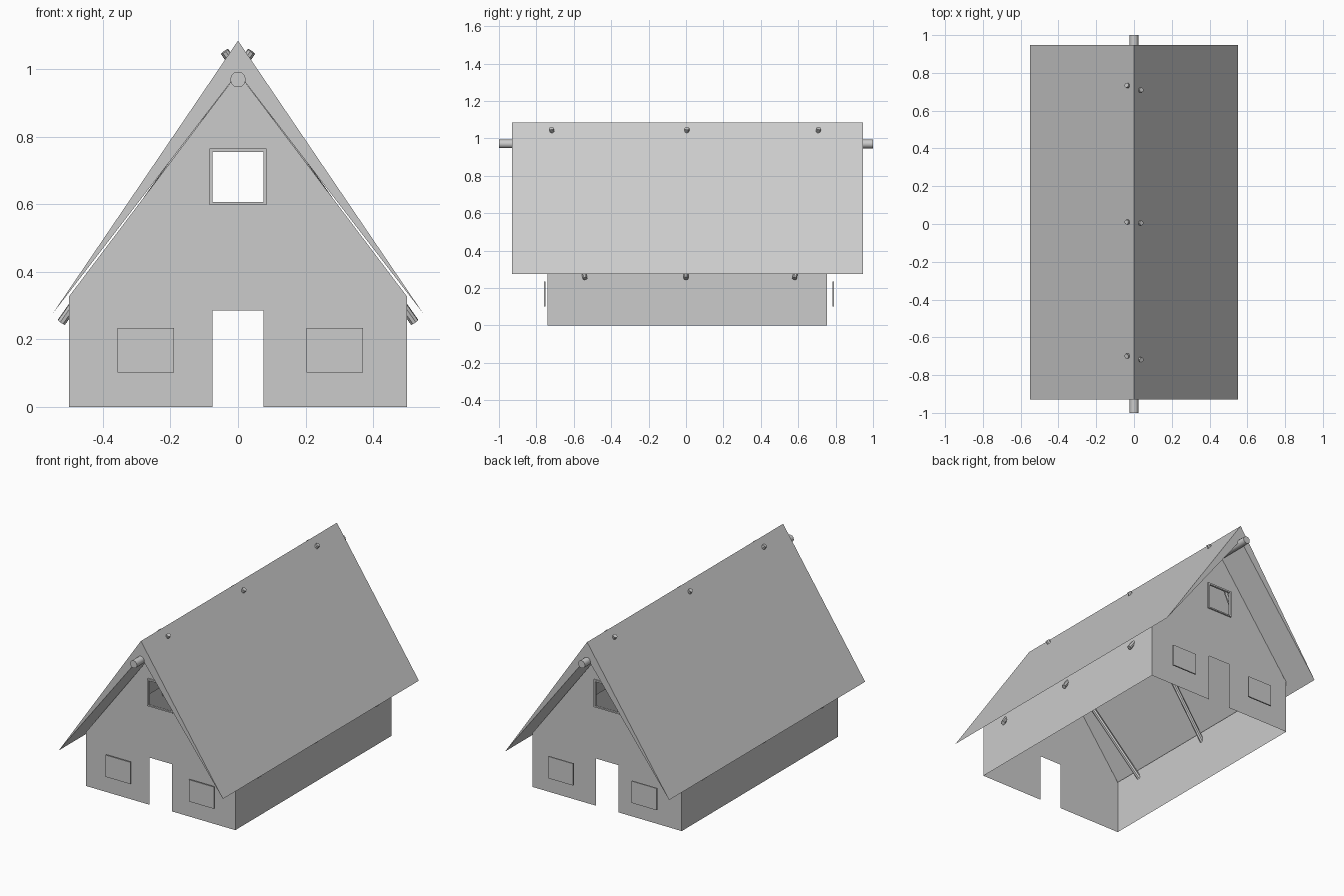
import bpy
from math import pi
from mathutils import Vector

if "Cube" in bpy.data.objects:
    bpy.data.objects.remove(bpy.data.objects["Cube"])


def make(name, verts, faces):
    me = bpy.data.meshes.new(name)
    me.from_pydata(verts, [], faces)
    me.update()
    ob = bpy.data.objects.new(name, me)
    bpy.context.collection.objects.link(ob)
    return ob


def mirror_x(ob):
    m = ob.modifiers.new("mirror", 'MIRROR')
    m.use_axis[0] = True


def box(name, x0, x1, y0, y1, z0, z1):
    bpy.ops.mesh.primitive_cube_add(
        size=1, location=((x0 + x1) / 2, (y0 + y1) / 2, (z0 + z1) / 2))
    ob = bpy.context.object
    ob.name = name
    ob.scale = (x1 - x0, y1 - y0, z1 - z0)
    return ob


def pole(name, a, b, r, sides):
    a, b = Vector(a), Vector(b)
    d = b - a
    bpy.ops.mesh.primitive_cylinder_add(
        vertices=sides, radius=r, depth=d.length, location=(a + b) / 2)
    ob = bpy.context.object
    ob.name = name
    ob.rotation_mode = 'QUATERNION'
    ob.rotation_quaternion = d.to_track_quat('Z', 'Y')
    bpy.ops.object.shade_smooth_by_angle(angle=pi / 5)
    return ob


FRONT, BACK = -0.74, 0.755

# gable walls: half outline with door and window notches, mirrored
half = [(0.5, 0), (0.5, 0.328), (0, 0.99), (0, 0.755), (0.075, 0.755),
        (0.075, 0.607), (0, 0.607), (0, 0.286), (0.075, 0.286), (0.075, 0)]
for name, y in (("front_gable_wall", FRONT), ("back_gable_wall", BACK)):
    order = list(range(len(half)))
    if y < 0:
        order.reverse()
    mirror_x(make(name, [(x, y, z) for x, z in half], [order]))

# long side walls
side = make("side_walls", [(0.5, FRONT, 0), (0.5, BACK, 0),
                           (0.5, BACK, 0.328), (0.5, FRONT, 0.328)], [(0, 1, 2, 3)])
mirror_x(side)

# roof: wedge-shaped slope, thick at the ridge and sharp at the eaves
prof = [(0, 1.085), (0.55, 0.275), (0, 0.99)]
verts = [(x, y, z) for y in (-0.93, 0.947) for x, z in prof]
roof = make("roof", verts, [(0, 2, 1), (3, 4, 5), (0, 1, 4, 3), (1, 2, 5, 4)])
mirror_x(roof)

# ridge pole
pole("ridge_pole", (0, -1, 0.97), (0, 1, 0.97), 0.023, 12)

# crossing rafters: lower y, upper y for each side
right_rafters = [(-0.54, -0.70), (0.0, 0.01), (0.58, 0.735)]
left_rafters = [(-0.55, -0.72), (0.0, 0.005), (0.57, 0.71)]
for s, rafters in ((1, right_rafters), (-1, left_rafters)):
    for lo, hi in rafters:
        pole("rafter", (s * 0.523, lo, 0.251), (-s * 0.04, hi, 1.053), 0.013, 8)

# shutters beside the doors and attic window frames, both ends
for y0, y1, wall, s in ((-0.76, -0.752, FRONT, -1), (0.784, 0.792, BACK, 1)):
    for x0, x1 in ((-0.357, -0.19), (0.203, 0.37)):
        box("shutter_panel", x0, x1, y0, y1, 0.102, 0.234)
    a, b = sorted((wall - s * 0.004, wall + s * 0.008))
    box("window_frame_top", -0.085, 0.085, a, b, 0.755, 0.765)
    for x0 in (-0.085, 0.075):
        box("window_frame_side", x0, x0 + 0.01, a, b, 0.607, 0.755)
    box("window_frame_bottom", -0.085, 0.085, a, b, 0.599, 0.607)
